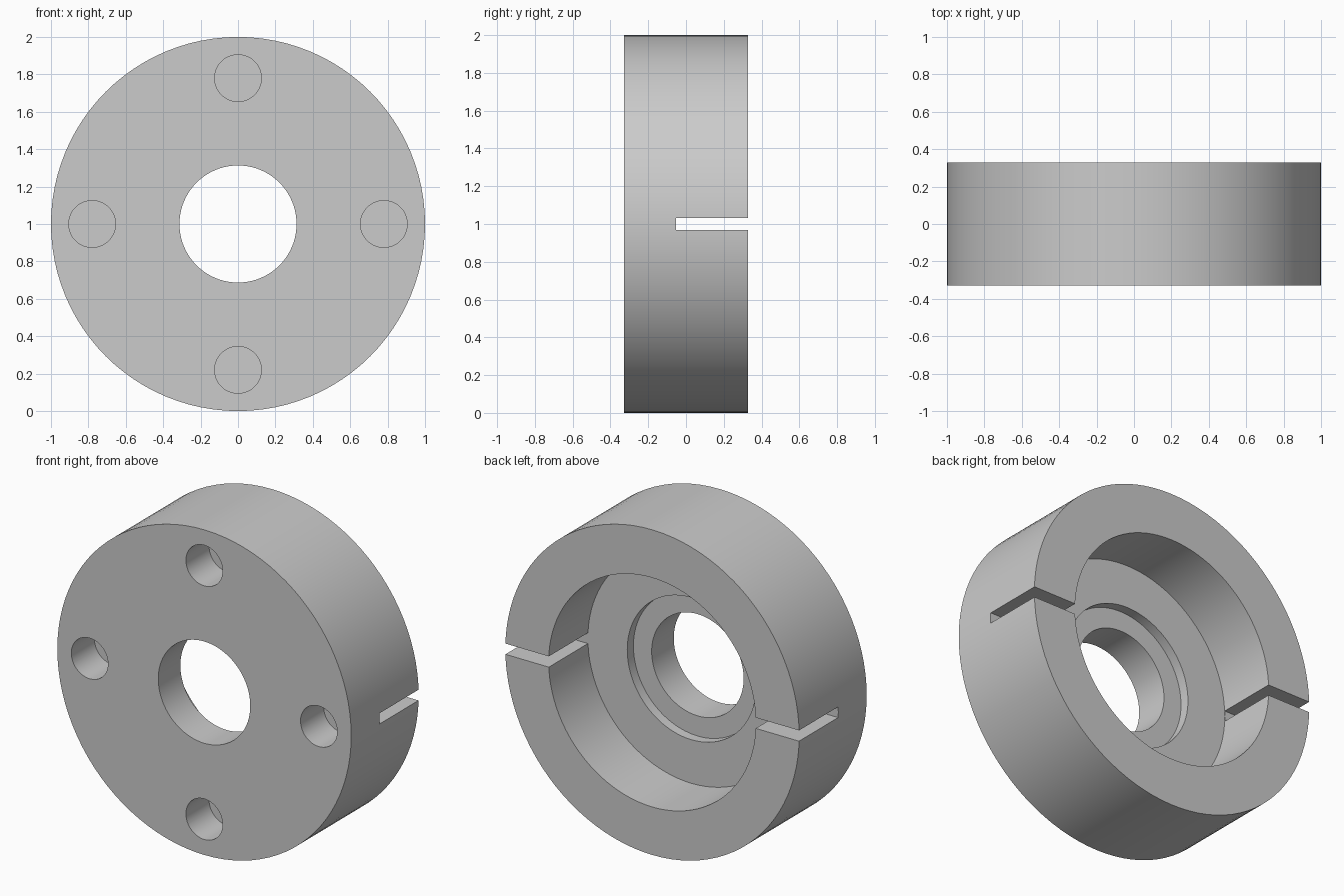
import bpy, bmesh, math
from mathutils import Matrix, Vector

default = bpy.data.objects.get("Cube")
if default:
    bpy.data.objects.remove(default, do_unlink=True)

# Overall dimensions
RADIUS, HALF_DEPTH = 1.0, 0.328
BORE, COUNTERBORE, RECESS = 0.313, 0.437, 0.705
RECESS_Y, COUNTERBORE_Y = -0.053, -0.113
HOLE_R, HOLE_CIRCLE, HOLE_DEPTH = 0.125, 0.78, 0.225
SLOT = 0.066
CENTRE = Vector((0, 0, 1))

grey = bpy.data.materials.new("plain_grey")
grey.use_nodes = True
colour = (0.6, 0.6, 0.6, 1)
grey.diffuse_color = colour
grey.node_tree.nodes["Principled BSDF"].inputs["Base Color"].default_value = colour


def make_object(name, bm):
    bmesh.ops.recalc_face_normals(bm, faces=bm.faces)
    mesh = bpy.data.meshes.new(name)
    bm.to_mesh(mesh)
    bm.free()
    mesh.materials.append(grey)
    obj = bpy.data.objects.new(name, mesh)
    bpy.context.collection.objects.link(obj)
    return obj


def lathe(name, profile, steps):
    """Revolve a closed (radius, y) profile about the y axis."""
    bm = bmesh.new()
    verts = [bm.verts.new((r, y, CENTRE.z)) for r, y in profile]
    edges = [bm.edges.new((v, verts[i - 1])) for i, v in enumerate(verts)]
    bmesh.ops.spin(bm, geom=verts + edges, cent=CENTRE, axis=(0, 1, 0),
                   angle=math.tau, steps=steps, use_duplicate=False)
    bmesh.ops.remove_doubles(bm, verts=bm.verts, dist=1e-4)
    return make_object(name, bm)


def cut(target, cutter):
    cutter.hide_render = True
    mod = target.modifiers.new(cutter.name, 'BOOLEAN')
    mod.operation, mod.solver, mod.object = 'DIFFERENCE', 'EXACT', cutter
    bpy.context.view_layer.objects.active = target
    bpy.ops.object.modifier_apply(modifier=mod.name)
    bpy.data.objects.remove(cutter, do_unlink=True)


# Flanged ring: bore, stepped counterbore and wide rear recess
ring = lathe("slotted_ring", [
    (BORE, -HALF_DEPTH), (RADIUS, -HALF_DEPTH), (RADIUS, HALF_DEPTH),
    (RECESS, HALF_DEPTH), (RECESS, RECESS_Y), (COUNTERBORE, RECESS_Y),
    (COUNTERBORE, COUNTERBORE_Y), (BORE, COUNTERBORE_Y)], 96)

# Four blind holes in the front face
bm = bmesh.new()
for i in range(4):
    a = i * math.pi / 2
    spot = CENTRE + Vector((math.cos(a) * HOLE_CIRCLE, -HALF_DEPTH,
                            math.sin(a) * HOLE_CIRCLE))
    bmesh.ops.create_cone(
        bm, cap_ends=True, segments=48, radius1=HOLE_R, radius2=HOLE_R,
        depth=2 * HOLE_DEPTH,
        matrix=Matrix.Translation(spot) @ Matrix.Rotation(math.pi / 2, 4, 'X'))
cut(ring, make_object("hole_cutter", bm))

# Slot across the rear rim, down to the recess floor
bottom, top = RECESS_Y + 0.001, HALF_DEPTH + 0.1
bm = bmesh.new()
bmesh.ops.create_cube(bm, size=1, matrix=Matrix.Translation(
    (0, (bottom + top) / 2, CENTRE.z)) @ Matrix.Diagonal((2.2, top - bottom, SLOT, 1)))
cut(ring, make_object("slot_cutter", bm))

# Smooth curved walls with crisp rims
bpy.ops.object.select_all(action='DESELECT')
ring.select_set(True)
bpy.context.view_layer.objects.active = ring
bpy.ops.object.shade_smooth_by_angle(angle=math.radians(30))
